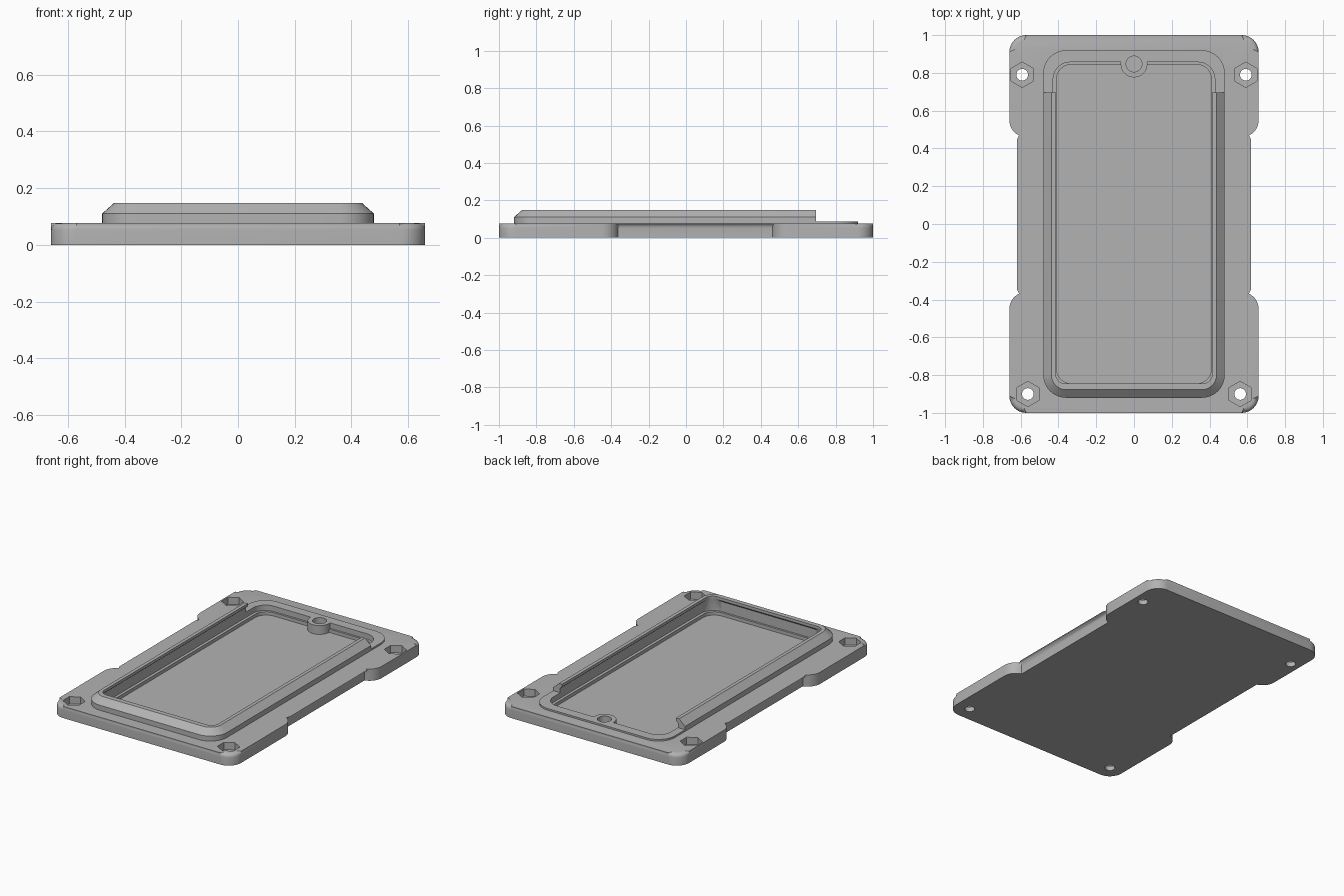
import bpy, bmesh, math

if "Cube" in bpy.data.objects:
    bpy.data.objects.remove(bpy.data.objects["Cube"])

gray = bpy.data.materials.new("light gray")
gray.diffuse_color = (0.45, 0.45, 0.45, 1)
gray.use_nodes = True
gray.node_tree.nodes["Principled BSDF"].inputs["Base Color"].default_value = gray.diffuse_color


def arc(cx, cy, r, a0, a1, n=8):
    return [(cx + r * math.cos(math.radians(a0 + (a1 - a0) * i / n)),
             cy + r * math.sin(math.radians(a0 + (a1 - a0) * i / n))) for i in range(n + 1)]


def rounded_rect(hx, hy, r):
    pts = []
    for sx, sy, a in ((1, 1, 0), (-1, 1, 90), (-1, -1, 180), (1, -1, 270)):
        pts += arc(sx * (hx - r), sy * (hy - r), r, a, a + 90)
    return pts


def polygon(x, y, r, n, turn=0):
    return arc(x, y, r, turn, turn + 360, n)[:-1]


def loft(name, levels, round_top=0):
    """Closed solid through (outline, z) levels, optionally with a rounded top edge."""
    bm = bmesh.new()
    rings = [[bm.verts.new((x, y, z)) for x, y in pts] for pts, z in levels]
    bm.faces.new(rings[0][::-1])
    top = bm.faces.new(rings[-1])
    for a, b in zip(rings, rings[1:]):
        for i in range(len(a)):
            j = (i + 1) % len(a)
            bm.faces.new((a[i], a[j], b[j], b[i]))
    if round_top:
        bmesh.ops.bevel(bm, geom=list(top.edges), offset=round_top, segments=4,
                        profile=0.5, affect='EDGES')
    bmesh.ops.recalc_face_normals(bm, faces=bm.faces)
    me = bpy.data.meshes.new(name)
    bm.to_mesh(me)
    bm.free()
    ob = bpy.data.objects.new(name, me)
    bpy.context.collection.objects.link(ob)
    me.materials.append(gray)
    return ob


def combine(target, tool, op):
    mod = target.modifiers.new("boolean", 'BOOLEAN')
    mod.operation, mod.object, mod.solver = op, tool, 'EXACT'
    bpy.context.view_layer.objects.active = target
    bpy.ops.object.modifier_apply(modifier=mod.name)
    bpy.data.objects.remove(tool)


# Base plate: four rounded tabs with a narrower waist
TOP = 0.077
right = (arc(0.57, -0.91, 0.09, -90, 0) + arc(0.57, -0.45, 0.09, 0, 74)
         + arc(0.57, 0.55, 0.09, -74, 0) + arc(0.57, 0.91, 0.09, 0, 90))
outline = right + [(-x, y) for x, y in reversed(right)]
tray = loft("mounting_tray", [(outline, 0), (outline, TOP)], round_top=0.025)

# Raised rim with a chamfered outer edge, cut low across the back
wide = rounded_rect(0.48, 0.92, 0.12)
rim = loft("rim", [(wide, 0.04), (wide, 0.11), (rounded_rect(0.437, 0.877, 0.077), 0.148)])
back = [(-0.6, 0.695), (0.6, 0.695), (0.6, 1.1), (-0.6, 1.1)]
combine(rim, loft("back_cutter", [(back, 0.088), (back, 0.3)]), 'DIFFERENCE')
combine(tray, rim, 'UNION')

# Pocket floor, then side groove, then overhanging lip
floor = rounded_rect(0.41, 0.845, 0.08)
groove = rounded_rect(0.428, 0.857, 0.09)
lip = rounded_rect(0.414, 0.845, 0.05)
pocket = loft("pocket_cutter", [(floor, 0.03), (floor, 0.052), (groove, 0.0525),
                                (groove, 0.118), (lip, 0.13), (lip, 0.25)])
combine(tray, pocket, 'DIFFERENCE')

# Round boss with a blind hole at the back
boss = polygon(0, 0.847, 0.071, 32)
combine(tray, loft("boss", [(boss, 0.02), (boss, 0.088)]), 'UNION')
hole = polygon(0, 0.847, 0.042, 32)
combine(tray, loft("boss_hole_cutter", [(hole, 0.045), (hole, 0.2)]), 'DIFFERENCE')

# Screw holes with hexagonal nut recesses
for x, y in ((0.592, 0.79), (0.562, -0.9)):
    for s in (-1, 1):
        nut = polygon(s * x, y, 0.067, 6, 30)
        shaft = polygon(s * x, y, 0.031, 24)
        combine(tray, loft("nut_cutter", [(nut, 0.03), (nut, 0.2)]), 'DIFFERENCE')
        combine(tray, loft("screw_cutter", [(shaft, -0.1), (shaft, 0.2)]), 'DIFFERENCE')

bpy.ops.object.select_all(action='DESELECT')
tray.select_set(True)
bpy.context.view_layer.objects.active = tray
bpy.ops.object.shade_smooth_by_angle(angle=math.radians(30))
